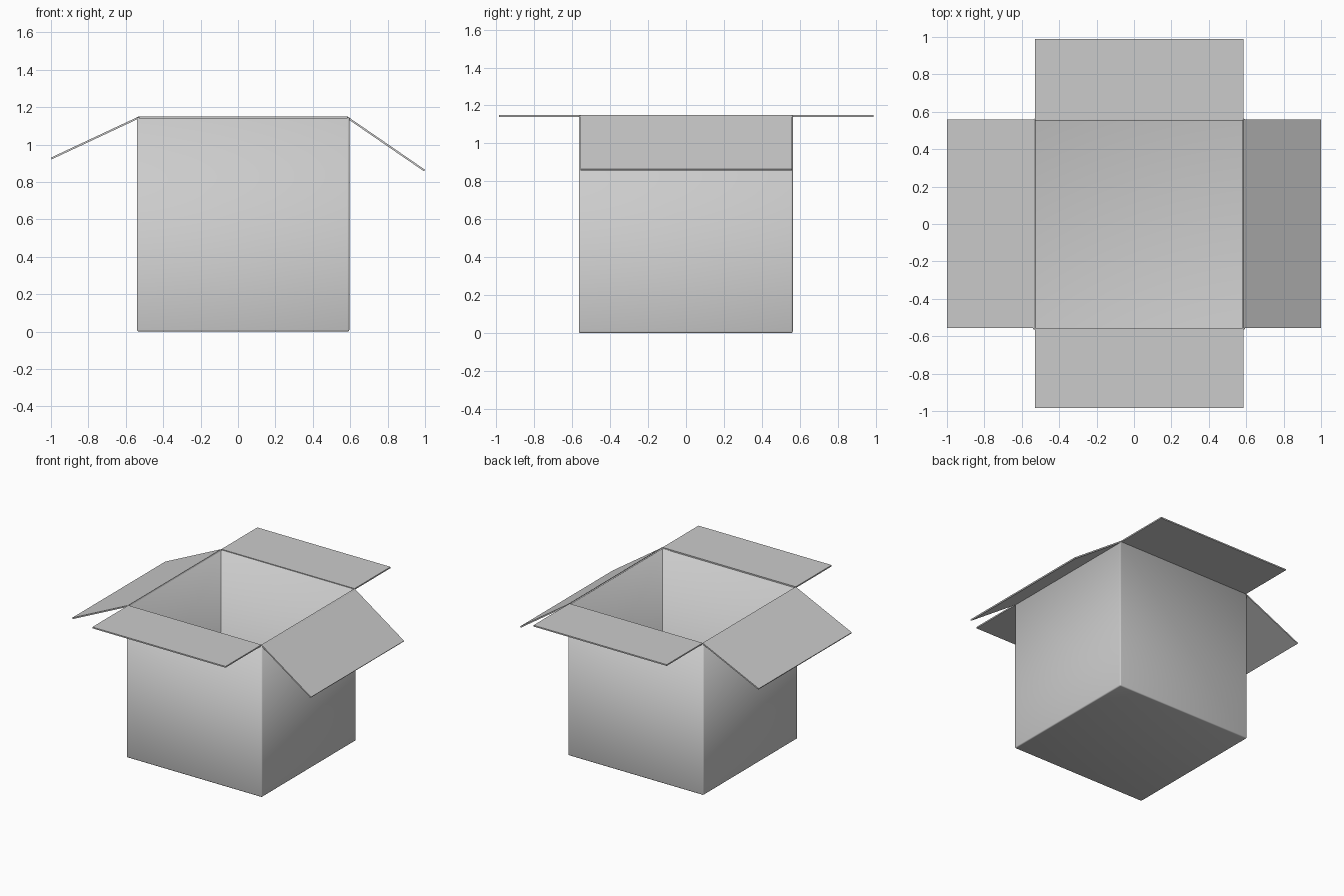
import bpy
import bmesh
from mathutils import Vector

cube = bpy.data.objects.get("Cube")
if cube:
    bpy.data.objects.remove(cube, do_unlink=True)

WALL = 0.01
X0, X1, Y0, Y1, TOP = -0.54, 0.595, -0.565, 0.563, 1.145

card = bpy.data.materials.new("plain grey card")
card.use_nodes = True
GREY = (0.6, 0.6, 0.6, 1)
card.diffuse_color = GREY
card.node_tree.nodes["Principled BSDF"].inputs["Base Color"].default_value = GREY


def finish(name, bm):
    """Turn a sheet into an object with card thickness on its inner side."""
    mesh = bpy.data.meshes.new(name)
    bm.to_mesh(mesh)
    bm.free()
    mesh.materials.append(card)
    obj = bpy.data.objects.new(name, mesh)
    bpy.context.collection.objects.link(obj)
    solid = obj.modifiers.new("thickness", "SOLIDIFY")
    solid.thickness = WALL
    solid.offset = -1
    solid.use_even_offset = True
    return obj


# Open box with slightly rounded folds
bm = bmesh.new()
bmesh.ops.create_cube(bm, size=1)
for v in bm.verts:
    v.co = Vector((X1 if v.co.x > 0 else X0,
                   Y1 if v.co.y > 0 else Y0,
                   TOP if v.co.z > 0 else 0))
lid = [f for f in bm.faces if f.normal.z > 0.5]
bmesh.ops.delete(bm, geom=lid, context="FACES_ONLY")
folds = [e for e in bm.edges if not e.is_boundary]
bmesh.ops.bevel(bm, geom=folds, offset=0.009, segments=3, profile=0.5, affect="EDGES")
box = finish("box_body", bm)
bpy.context.view_layer.objects.active = box
box.select_set(True)
bpy.ops.object.shade_smooth_by_angle(angle=0.6)


# Flaps, each a sheet from its hinge edge to its free edge
def flap(name, hinge_a, hinge_b, reach):
    a, b, r = Vector(hinge_a), Vector(hinge_b), Vector(reach)
    bm = bmesh.new()
    face = bm.faces.new([bm.verts.new(p) for p in (a, b, b + r, a + r)])
    face.normal_update()
    if face.normal.z < 0:
        face.normal_flip()
    finish(name, bm)


RIM = TOP + 0.005
LEFT, RIGHT, FRONT, BACK = X1 - WALL, X0 + WALL, Y0 + WALL, Y1 - WALL / 2
flap("front_flap", (RIGHT, FRONT, RIM), (LEFT, FRONT, RIM), (0, -0.43, 0))
flap("back_flap", (RIGHT, BACK, RIM), (LEFT, BACK, RIM), (0, 0.43, 0))
flap("right_flap", (RIGHT, FRONT, RIM), (RIGHT, BACK, RIM), (-0.47, 0, -0.22))
flap("left_flap", (LEFT, FRONT, RIM), (LEFT, BACK, RIM), (0.415, 0, -0.285))
